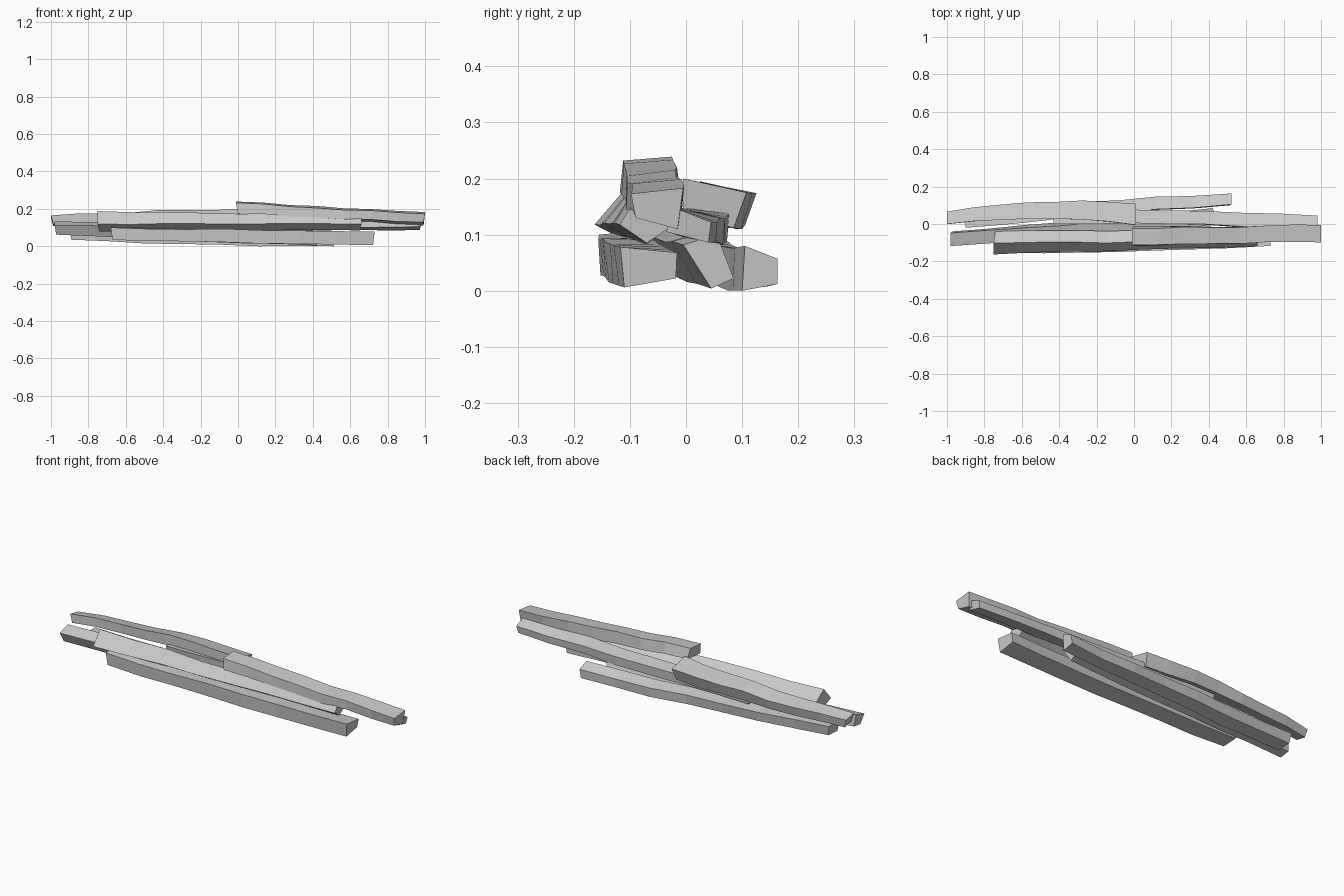
import bpy, bmesh, math, random

random.seed(4)
SEGMENTS = 7

def log(name, x0, sec0, x1, sec1, bow=(0, 0), rough=0.004, slant=0.008):
    """Four-sided split log lofted between two (y, z) sections, with a bow in the middle."""
    bm = bmesh.new()
    rings = []
    for i in range(SEGMENTS + 1):
        t = i / SEGMENTS
        inner = 0 < i < SEGMENTS
        arch = math.sin(math.pi * t)
        jy = random.uniform(-rough, rough) if inner else 0
        jz = random.uniform(-rough, rough) if inner else 0
        ring = []
        for k, (a, b) in enumerate(zip(sec0, sec1)):
            y = a[0] + (b[0] - a[0]) * t + bow[0] * arch + jy
            z = a[1] + (b[1] - a[1]) * t + bow[1] * arch + jz
            x = x0 + (x1 - x0) * t
            if inner:
                y += random.uniform(-rough, rough) * 0.5
                z += random.uniform(-rough, rough) * 0.5
            elif k in (1, 2):
                x += slant if i == 0 else -slant
            ring.append(bm.verts.new((x, y, max(z, 0))))
        rings.append(ring)
    for r, s in zip(rings, rings[1:]):
        for k in range(4):
            n = (k + 1) % 4
            bm.faces.new((r[k], r[n], s[n], s[k]))
    bm.faces.new(rings[0])
    bm.faces.new(rings[-1])
    bmesh.ops.recalc_face_normals(bm, faces=bm.faces)
    mesh = bpy.data.meshes.new(name)
    bm.to_mesh(mesh)
    bm.free()
    obj = bpy.data.objects.new(name, mesh)
    bpy.context.collection.objects.link(obj)

# Bottom layer
log("bottom_log_front",
    -0.68, [(-0.155, 0.10), (-0.15, 0.035), (-0.065, 0.04), (-0.07, 0.108)],
    0.73, [(-0.117, 0.078), (-0.11, 0.006), (-0.018, 0.022), (-0.016, 0.068)], (-0.01, 0))
log("bottom_log_middle",
    -0.98, [(-0.118, 0.112), (-0.095, 0.062), (-0.04, 0.07), (-0.048, 0.132)],
    0.43, [(-0.005, 0.082), (0.045, 0.004), (0.085, 0.022), (0.055, 0.10)])
log("bottom_log_back",
    -0.90, [(-0.02, 0.095), (-0.015, 0.035), (0.06, 0.04), (0.07, 0.092)],
    0.52, [(0.105, 0.08), (0.10, 0.0), (0.163, 0.012), (0.163, 0.057)], (0.005, -0.008))

# Middle layer
log("middle_log_front",
    -0.75, [(-0.163, 0.118), (-0.08, 0.075), (-0.04, 0.13), (-0.103, 0.188)],
    0.66, [(-0.118, 0.118), (-0.07, 0.085), (-0.03, 0.112), (-0.093, 0.158)], (0, 0.003))
log("middle_log_back",
    -0.43, [(0.0, 0.145), (0.01, 0.09), (0.07, 0.085), (0.075, 0.14)],
    0.98, [(-0.025, 0.15), (-0.035, 0.105), (0.04, 0.086), (0.045, 0.122)], (0.01, 0))

# Top layer
log("top_log_left",
    -1.0, [(0.0, 0.165), (0.0, 0.12), (0.06, 0.108), (0.066, 0.152)],
    0.01, [(-0.005, 0.20), (-0.005, 0.138), (0.085, 0.112), (0.108, 0.175)], (0.033, 0.004), slant=0.012)
log("top_log_right",
    -0.01, [(-0.112, 0.232), (-0.118, 0.175), (-0.01, 0.185), (-0.025, 0.239)],
    1.0, [(-0.098, 0.173), (-0.09, 0.13), (-0.015, 0.11), (-0.005, 0.183)], (0, -0.003))
